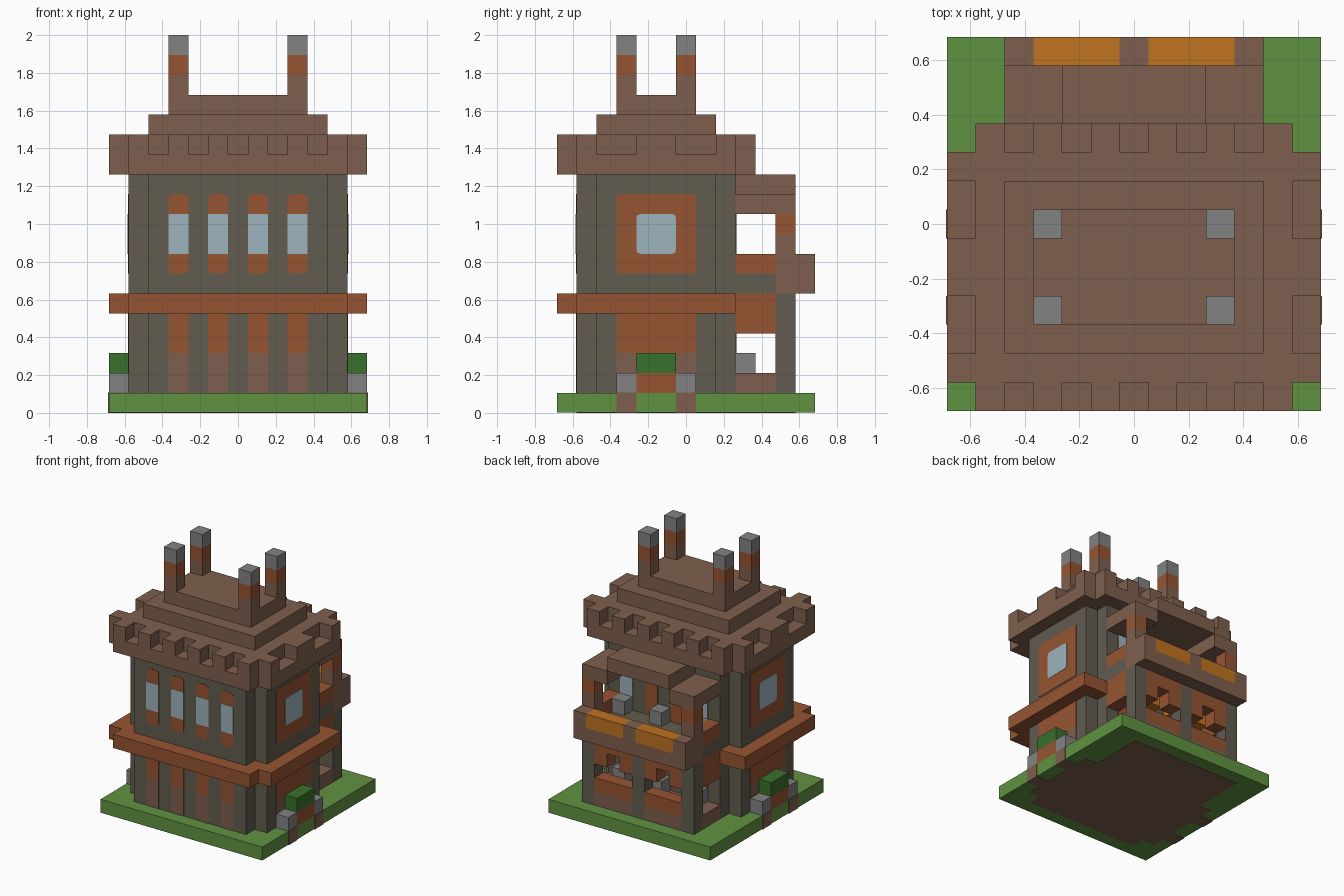
import bpy, bmesh
from mathutils import Vector

cube = bpy.data.objects.get("Cube")
if cube:
    bpy.data.objects.remove(cube, do_unlink=True)

WIDTH, HEIGHT = 13, 19           # size in building blocks
BLOCK = 2 / HEIGHT
THIN, PROUD = .03, .05           # thickness of painted plates, in blocks


def material(name, r, g, b):
    """Flat material from a display colour, stored as linear."""
    rgb = [((c / 255 + .055) / 1.055) ** 2.4 for c in (r, g, b)]
    m = bpy.data.materials.new(name)
    m.use_nodes = True
    m.diffuse_color = (*rgb, 1)
    bsdf = m.node_tree.nodes["Principled BSDF"]
    bsdf.inputs["Base Color"].default_value = (*rgb, 1)
    bsdf.inputs["Roughness"].default_value = 1
    return m


BROWN = material("brown brick", 126, 95, 77)
ORANGE = material("orange clay", 150, 84, 50)
STONE = material("dark stone", 98, 92, 80)
GREY = material("light grey stone", 130, 130, 130)
GRASS = material("grass green", 96, 146, 65)
LEAF = material("leaf green", 58, 112, 44)
GLASS = material("pale blue glass", 157, 180, 188)
AMBER = material("amber", 191, 115, 33)


def add_box(bm, x, y, z, rounding):
    """Box from (low, high) ranges counted in blocks from the corner."""
    low, high = (Vector(p) for p in zip(x, y, z))
    size = high - low
    verts = bmesh.ops.create_cube(bm, size=1)["verts"]
    for v in verts:
        v.co = low + Vector((c + .5) * s for c, s in zip(v.co, size))
    if rounding:
        axis = min(range(3), key=lambda i: size[i])
        edges = {e for v in verts for e in v.link_edges
                 if abs((e.verts[0].co - e.verts[1].co)[axis]) > THIN / 2}
        bmesh.ops.bevel(bm, geom=list(edges), offset=rounding,
                        segments=2, profile=.5, affect='EDGES')


def part(name, mat, *boxes, mirror=False, rounding=0):
    """One object made of boxes, optionally repeated across the middle."""
    bm = bmesh.new()
    for x, y, z in boxes:
        add_box(bm, x, y, z, rounding)
        if mirror:
            add_box(bm, (WIDTH - x[1], WIDTH - x[0]), y, z, rounding)
    for v in bm.verts:
        v.co = (v.co - Vector((WIDTH / 2, WIDTH / 2, 0))) * BLOCK
    bmesh.ops.recalc_face_normals(bm, faces=bm.faces)
    mesh = bpy.data.meshes.new(name)
    bm.to_mesh(mesh)
    bm.free()
    mesh.materials.append(mat)
    obj = bpy.data.objects.new(name, mesh)
    bpy.context.collection.objects.link(obj)
    return obj


def span(start, length=1):
    return (start, start + length)


# Ground with the soil showing underneath
ALL = (0, WIDTH)
part("lawn", GRASS, (ALL, ALL, (THIN, 1)))
SOIL = (0, .5)
part("soil", BROWN, ((2, 11), (1, 12), SOIL), ((1, 12), (2, 8), SOIL))
part("soil_blocks", BROWN, *[((12, WIDTH + THIN), span(y), (0, 1 + THIN / 2)) for y in (3, 6)],
     mirror=True)

# Main tower with stepped corners, and its belt course
WALL = (1, 12)
part("tower_walls", STONE, ((2, 11), (1, 9), WALL), ((1, 12), (2, 8), WALL))
BELT = (5, 6)
part("belt_course", ORANGE, ((1, 12), (0, 9), BELT), (ALL, (1, 9), BELT))

# Front wall panels and narrow windows
FRONT, FRONT_GLASS = (1 - THIN, 1), (1 - PROUD, 1)
COLUMNS = [span(7), span(9)]
part("front_lower_panels", ORANGE, *[(x, FRONT, (3, 5)) for x in COLUMNS], mirror=True)
part("front_plinth_panels", BROWN, *[(x, FRONT, (1, 3)) for x in COLUMNS], mirror=True)
part("front_window_frames", ORANGE, *[(x, FRONT, (7, 11)) for x in COLUMNS],
     mirror=True, rounding=.22)
part("front_window_glass", GLASS, *[(x, FRONT_GLASS, (8, 10)) for x in COLUMNS], mirror=True)

# Back wall panels and windows behind the porch
BACK, BACK_GLASS = (9, 9 + THIN), (9, 9 + PROUD)
part("back_lower_panels", ORANGE, *[(x, BACK, (3, 5)) for x in COLUMNS], mirror=True)
part("back_window_frames", ORANGE, *[(x, BACK, (7, 11)) for x in COLUMNS],
     mirror=True, rounding=.22)
part("back_window_glass", GLASS, (COLUMNS[1], BACK_GLASS, (8, 10)), mirror=True)

# Side windows and panels
SIDE, SIDE_GLASS = (12, 12 + THIN), (12, 12 + PROUD)
part("side_window_frames", ORANGE, (SIDE, (3, 7), (7, 11)), mirror=True, rounding=.15)
part("side_window_glass", GLASS, (SIDE_GLASS, (4, 6), (8, 10)), mirror=True, rounding=.2)
part("side_lower_panels", ORANGE, (SIDE, (3, 7), (3, 5)), mirror=True)
part("side_plinth_panels", BROWN, (SIDE, (3, 7), (1, 3)), mirror=True)

# Planters at both sides
OUTER = (12, WIDTH)
part("planter_stones", GREY, *[(OUTER, span(y), (1, 2)) for y in (3, 6)], mirror=True)
part("planter_trough", ORANGE, (OUTER, (4, 6), (1, 2)), mirror=True)
part("planter_bush", LEAF, (OUTER, (4, 6), (2, 3)), mirror=True)

# Battlements: notched rim around a flat roof
RIM, MERLON = (12, 13), (13, 14)
part("roof_rim", BROWN, ((1, 12), (0, 10), RIM), (ALL, (1, 9), RIM))
part("roof_deck", BROWN, ((1, 12), (1, 9), MERLON))
part("end_merlons", BROWN,
     *[(span(x), span(y), MERLON) for x in (7, 9, 11) for y in (0, 9)], mirror=True)
part("side_merlons", BROWN,
     *[(OUTER, y, MERLON) for y in (span(1), span(4, 2), span(8))], mirror=True)

# Stepped roof and four chimneys
part("lower_roof_step", BROWN, ((2, 11), (2, 8), (14, 15)))
part("upper_roof_step", BROWN, ((3, 10), (3, 7), (15, 16)))
for level, (name, mat) in enumerate((("chimney_bases", BROWN), ("chimney_bands", ORANGE),
                                     ("chimney_caps", GREY))):
    part(name, mat, *[(span(9), span(y), span(16 + level)) for y in (3, 6)], mirror=True)

# Ground floor of the back porch
CORNER, DEEP, EDGE, BAY = (10, 11), (9, 11), (11, 12), (7, 10)
part("porch_pillars", STONE, (CORNER, EDGE, (1, 6)), mirror=True)
part("porch_middle_pillar", STONE, ((6, 7), EDGE, (1, 6)))
part("porch_floor", BROWN, ((2, 11), DEEP, (1, 2)))
part("porch_plinth", BROWN, (BAY, EDGE, (1, 2)), mirror=True)
part("porch_sills", ORANGE, (BAY, EDGE, (2, 3)), mirror=True)
part("porch_lintels", ORANGE, (BAY, EDGE, BELT), (span(7), EDGE, (4, 5)),
     (span(9), EDGE, (4, 5)), mirror=True)
part("porch_side_panels", ORANGE, (CORNER, DEEP, (4, 6)), mirror=True)
part("porch_lamps", AMBER, (BAY, span(9), BELT), mirror=True)

# Balcony above the porch
part("balcony_floor", STONE, ((2, 11), DEEP, (6, 7)))
part("balcony_floor_edge", BROWN, ((3, 10), EDGE, (6, 7)))
part("balcony_side_rails", ORANGE, (CORNER, DEEP, (7, 8)), mirror=True)
PARAPET = (12, WIDTH)
part("balcony_parapet", BROWN, ((2, 11), PARAPET, (6, 7)),
     *[(span(x), PARAPET, (7, 8)) for x in (2, 6, 10)])
part("balcony_amber_panels", AMBER, (BAY, PARAPET, (7, 8)), mirror=True)
part("balcony_posts", BROWN, (CORNER, EDGE, (6, 9)), mirror=True)
part("balcony_post_bands", ORANGE, (CORNER, EDGE, (9, 10)), mirror=True)

# Seats on both floors
for name, z in (("porch_seats", 2), ("balcony_seats", 7)):
    part(name, GREY, *[(span(x), span(9), span(z)) for x in (3, 6, 9)])

# Arched balcony roof
part("balcony_roof_sides", BROWN, ((9, 11), (9, 12), (10, 11)), mirror=True)
part("balcony_roof_middle", BROWN, ((4, 9), (9, 12), (11, 12)))
